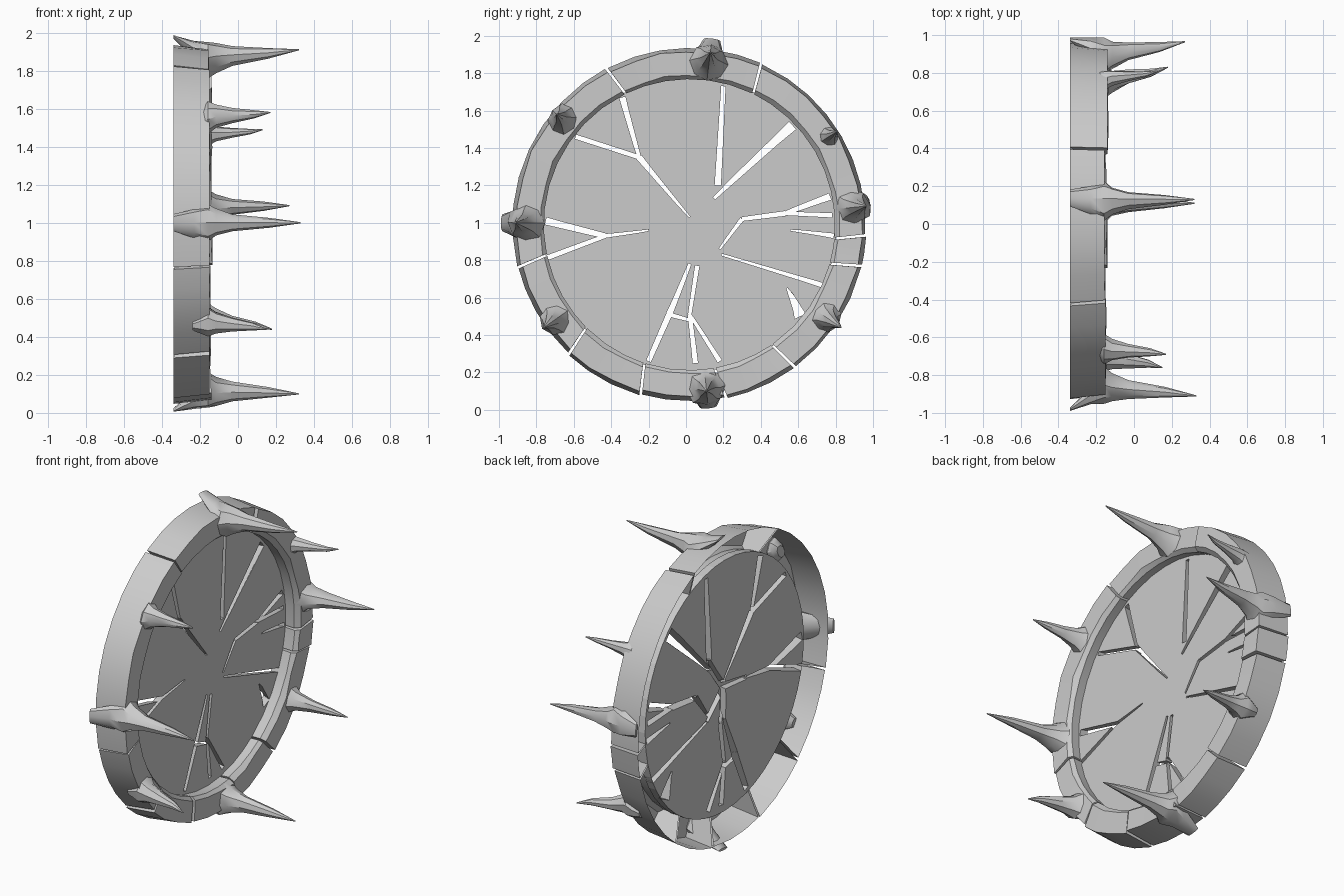
import bpy, bmesh, math, random
from mathutils import Vector

if "Cube" in bpy.data.objects:
    bpy.data.objects.remove(bpy.data.objects["Cube"])

random.seed(4)
CY, CZ = 0.018, 0.99          # wheel centre, axis along x


def polar(x, r, deg):
    a = math.radians(deg)
    return Vector((x, CY + r * math.cos(a), CZ + r * math.sin(a)))


def finish(name, bm, smooth=True):
    bmesh.ops.recalc_face_normals(bm, faces=bm.faces)
    me = bpy.data.meshes.new(name)
    bm.to_mesh(me)
    bm.free()
    ob = bpy.data.objects.new(name, me)
    bpy.context.collection.objects.link(ob)
    if smooth:
        bpy.ops.object.select_all(action='DESELECT')
        ob.select_set(True)
        bpy.context.view_layer.objects.active = ob
        bpy.ops.object.shade_smooth_by_angle(angle=math.radians(35))
    return ob


def loft(bm, loops, open_side=False):
    """Skin equal-length loops and cap both ends; optionally leave the closing side open."""
    rows = [[bm.verts.new(p) for p in lp] for lp in loops]
    n = len(rows[0])
    for a, b in zip(rows, rows[1:]):
        for i in range(n - 1 if open_side else n):
            bm.faces.new((a[i], a[(i + 1) % n], b[(i + 1) % n], b[i]))
    bm.faces.new(rows[0][::-1])
    bm.faces.new(rows[-1])


# broken stone rim: separate blocks swept around the axis, hollow at the back
joints = [-167, -134, -107, -79, -54.5, -14.5, -4.5, 65, 117, 193]
fronts = [-.15, -.15, -.14, -.15, -.145, -.135, -.14, -.155, -.15]
for k, (a0, a1) in enumerate(zip(joints, joints[1:])):
    bm = bmesh.new()
    a0, a1 = a0 + .45, a1 - .45
    n = max(2, round((a1 - a0) / 9))
    xf, dr = fronts[k], random.uniform(-.005, .006)
    loops = []
    for i in range(n + 1):
        a = a0 + (a1 - a0) * i / n
        j = random.uniform(-.006, .006)
        prof = [(-.34, .945 + dr), (xf, .925 + dr + j), (xf + j, .80 + j),
                (xf - .025, .778), (-.28, .787)]
        # blocks meet at slightly slanted joints
        slant = 1.2 if i in (0, n) else 0
        loops.append([polar(x, r, a + slant * (r - .86) * 10) for x, r in prof])
    loft(bm, loops, True)
    finish("rim_block_%d" % (k + 1), bm)

# thorn spikes: tip x, y, z, size and how far the rear barb reaches out (0 = no barb)
spikes = [(.32, .13, 1.91, 1, .995), (.33, -.91, 1.0, 1, 1.0), (.32, .11, .10, 1, .98),
          (.27, .965, 1.09, .95, .965), (.17, -.69, 1.58, .8, 0), (.15, -.76, .44, .8, .95),
          (.18, .83, .44, .8, .96), (.13, .81, 1.49, .55, 0)]
for k, (tx, ty, tz, s, barb) in enumerate(spikes):
    deg = math.degrees(math.atan2(tz - CZ, ty - CY))
    out = polar(0, 1, deg) - polar(0, 0, deg)
    tan = Vector((0, -out.z, out.y))
    big = s > .9
    tip_r = math.hypot(ty - CY, tz - CZ)
    rc = .872 if big else .88
    # x, radial centre, radial half size, tangential half size
    if big:
        rear = [(-.34, barb, .008, .045), (-.23, .925, .05, .075)]
    elif barb:
        rear = [(-.24, barb - .03, .02, .03), (-.2, barb - .05, .05, .055)]
    else:
        rear = [(-.2, .88, .03, .05), (-.18, .88, .05, .075)]
    secs = rear + [
        (-.158, rc, .1 * s, .105 * s),
        (-.115, rc + .012, .076 * s, .07 * s),
        (-.03, rc * .6 + tip_r * .4, .05 * s, .045 * s),
        (tx * .5, rc * .35 + tip_r * .65, .028 * s, .026 * s),
        (tx, tip_r, .003, .003)]
    bm = bmesh.new()
    loops = []
    for i, (x, r, hr, ht) in enumerate(secs):
        lp = []
        for q in range(8):
            a = math.tau * q / 8
            f = random.uniform(.92, 1.08) if 0 < i < 5 else 1
            lp.append(polar(x, 0, 0) + out * (r + hr * f * math.cos(a)) + tan * (ht * f * math.sin(a)))
        loops.append(lp)
    loft(bm, loops)
    finish("spike_%d" % (k + 1), bm)

# cracks: start y, z, end y, z, start width, end width
cracks = [(-.34, 1.67, -.25, 1.35, .026, .014), (-.59, 1.46, -.25, 1.35, .018, .018),
          (-.25, 1.35, .02, 1.03, .026, .006), (.20, 1.73, .17, 1.20, .018, .026),
          (.57, 1.52, .15, 1.13, .042, .012), (.77, 1.14, .53, 1.05, .028, .016),
          (.53, 1.05, .30, 1.02, .02, .016), (.30, 1.02, .18, .86, .018, .008),
          (.78, 1.04, .53, 1.05, .018, .014), (.79, .93, .56, .96, .02, .005),
          (.75, .66, .19, .83, .02, .008), (.61, .50, .54, .65, .05, .005),
          (-.20, .26, -.09, .51, .02, .024), (-.09, .51, .02, .78, .026, .012),
          (.05, .25, .02, .51, .022, .016), (.02, .51, .06, .77, .014, .018),
          (.18, .26, .02, .51, .02, .012), (-.09, .51, .02, .48, .018, .012),
          (-.75, 1.01, -.43, .93, .03, .02), (-.43, .93, -.20, .96, .016, .006),
          (-.75, .81, -.43, .93, .02, .016)]


def wedge(bm, y0, z0, y1, z1, w0, w1, xb, xf, spread):
    a, b = Vector((0, y0, z0)), Vector((0, y1, z1))
    d = (b - a).normalized()
    nrm = Vector((0, -d.z, d.y))
    loops = []
    for x, m in ((xb, spread), (xf, 1)):
        X = Vector((x, 0, 0))
        loops.append([a + X + nrm * w0 * m / 2, a + X - nrm * w0 * m / 2,
                      b + X - nrm * w1 * m / 2, b + X + nrm * w1 * m / 2])
    loft(bm, loops)


# cracked face plate: round slab minus flared crack wedges
bm = bmesh.new()
loft(bm, [[polar(x, .788, i * 7.5) for i in range(48)] for x in (-.28, -.23)])
plate = finish("cracked_plate", bm, False)
bm = bmesh.new()
for c in cracks:
    wedge(bm, *c, -.30, -.21, 2.3)
# shallow grooves on the back that meet at the hub
for y, z in ((.02, 1.03), (.17, 1.20), (.15, 1.13), (.18, .86), (.19, .83), (.02, .78), (.06, .77), (-.2, .96)):
    wedge(bm, y, z, .03, .99, .015, .025, -.30, -.25, 2.5)
cutter = finish("crack_cutter", bm, False)
cutter.hide_render = True

mod = plate.modifiers.new("cracks", 'BOOLEAN')
mod.operation, mod.solver, mod.use_self, mod.object = 'DIFFERENCE', 'EXACT', True, cutter
bpy.context.view_layer.objects.active = plate
bpy.ops.object.modifier_apply(modifier=mod.name)
bpy.data.objects.remove(cutter, do_unlink=True)
